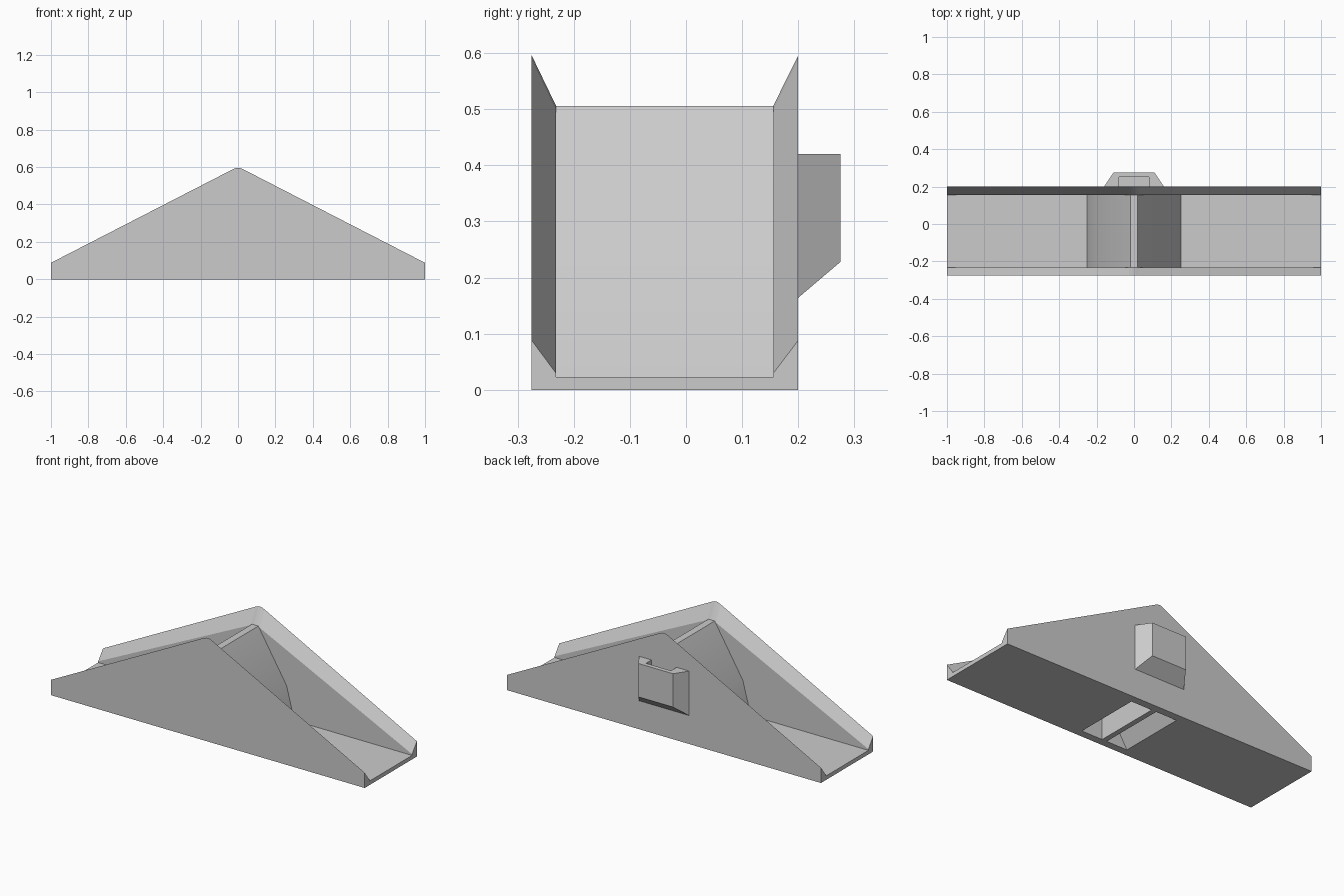
import bpy
import bmesh
import math

cube = bpy.data.objects.get("Cube")
if cube:
    bpy.data.objects.remove(cube, do_unlink=True)

grey = bpy.data.materials.new("light grey plastic")
grey.use_nodes = True
colour = (0.6, 0.6, 0.6, 1.0)
grey.diffuse_color = colour
grey.node_tree.nodes["Principled BSDF"].inputs["Base Color"].default_value = colour


def loft(name, ring_a, ring_b, smooth=False):
    """Closed solid between two matching rings of points."""
    bm = bmesh.new()
    a = [bm.verts.new(p) for p in ring_a]
    b = [bm.verts.new(p) for p in ring_b]
    bm.faces.new(a)
    bm.faces.new(b[::-1])
    for i in range(len(a)):
        j = (i + 1) % len(a)
        bm.faces.new((a[i], b[i], b[j], a[j]))
    bmesh.ops.recalc_face_normals(bm, faces=bm.faces)
    mesh = bpy.data.meshes.new(name)
    bm.to_mesh(mesh)
    bm.free()
    mesh.materials.append(grey)
    obj = bpy.data.objects.new(name, mesh)
    bpy.context.collection.objects.link(obj)
    if smooth:
        bpy.ops.object.select_all(action="DESELECT")
        obj.select_set(True)
        bpy.context.view_layer.objects.active = obj
        bpy.ops.object.shade_smooth_by_angle(angle=math.radians(20))
    return obj


def mirrored(half):
    """Full outline from its +x half, listed from the centre round."""
    return half + [(-x, z) for x, z in reversed(half)]


def at_y(outline, y):
    return [(x, y, z) for x, z in outline]


# Side walls: tall outer outline, lower inner outline, sloping rim between
outer = mirrored([(0.008, 0.596), (0.028, 0.588), (1, 0.088), (1, 0)])
inner = mirrored([(0.008, 0.507), (0.028, 0.499), (1, 0.03), (1, 0)])
front_in, back_in = -0.232, 0.156
loft("front_wall", at_y(outer, -0.275), at_y(inner, front_in))
loft("back_wall", at_y(outer, 0.2), at_y(inner, back_in))

# Flat floor rising into a central divider, with two hollows open below
tray = mirrored([(0.02, 0.506), (0.2, 0.212), (0.25, 0.023), (1, 0.023),
                 (1, 0), (0.148, 0), (0.015, 0.22), (0.015, 0)])
loft("floor_and_divider", at_y(tray, front_in), at_y(tray, back_in), True)

# Rear clip: pocket open at the top, with a sloping underside
CLIP_TOP = 0.42


def underside(y):
    return 0.164 + (y - 0.2) * 0.85


def clip_part(name, outline, top):
    loft(name, [(x, y, top) for x, y in outline],
         [(x, y, underside(y)) for x, y in outline])


clip_part("clip_shell", mirrored([(0.11, 0.275), (0.16, 0.2),
                                  (0.08, 0.2), (0.08, 0.25)]), CLIP_TOP)
clip_part("clip_pocket_floor", mirrored([(0.08, 0.25), (0.08, 0.2)]), 0.23)
